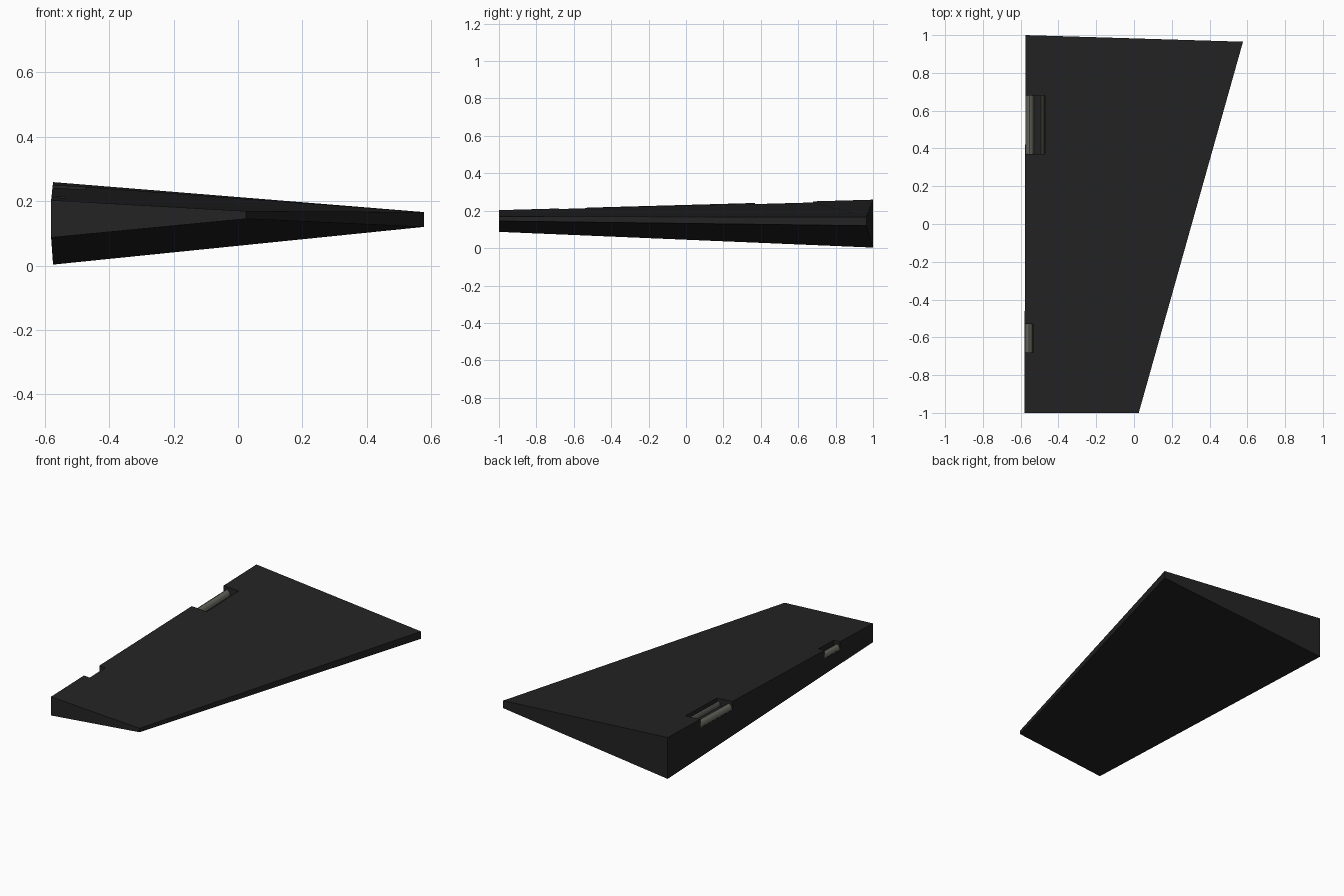
import bpy, bmesh
from math import cos, sin, pi

cube = bpy.data.objects.get("Cube")
if cube:
    bpy.data.objects.remove(cube, do_unlink=True)


def material(name, rgb):
    m = bpy.data.materials.new(name)
    m.use_nodes = True
    m.diffuse_color = (*rgb, 1)
    m.node_tree.nodes["Principled BSDF"].inputs["Base Color"].default_value = (*rgb, 1)
    return m


black = material("matte black", (0.017, 0.017, 0.017))
grey = material("warm grey metal", (0.13, 0.13, 0.11))


def loft(name, start, end, mat):
    """Solid between two matching outlines."""
    bm = bmesh.new()
    a = [bm.verts.new(p) for p in start]
    b = [bm.verts.new(p) for p in end]
    n = len(a)
    bm.faces.new(a)
    bm.faces.new(b[::-1])
    for i in range(n):
        bm.faces.new((a[i], b[i], b[(i + 1) % n], a[(i + 1) % n]))
    bmesh.ops.recalc_face_normals(bm, faces=bm.faces)
    me = bpy.data.meshes.new(name)
    bm.to_mesh(me)
    bm.free()
    ob = bpy.data.objects.new(name, me)
    bpy.context.collection.objects.link(ob)
    me.materials.append(mat)
    return ob


def root_top(y):
    """Height of the upper edge along the thick side."""
    return 0.231 + 0.0275 * y


# Tapered panel, thick along the hinge side
panel = loft("panel",
             [(-0.58, -1, 0.087), (0.025, -1, 0.145), (0.025, -1, 0.169), (-0.58, -1, 0.203)],
             [(-0.574, 1, 0.003), (0.577, 0.965, 0.12), (0.577, 0.965, 0.166), (-0.574, 1, 0.259)],
             black)


def notch(name, y0, y1, inner):
    """Cut an open recess in the thick edge."""
    def outline(y):
        z = root_top(y)
        return [(x, y, z + dz) for x, dz in
                ((-0.65, -0.05), (inner, -0.05), (inner, 0.1), (-0.65, 0.1))]
    cutter = loft(name, outline(y0), outline(y1), black)
    mod = panel.modifiers.new(name, "BOOLEAN")
    mod.operation, mod.solver, mod.object = "DIFFERENCE", "EXACT", cutter
    bpy.context.view_layer.objects.active = panel
    bpy.ops.object.modifier_apply(modifier=name)
    bpy.data.objects.remove(cutter, do_unlink=True)


def bar(name, y0, y1, x, half_width, height):
    """Rounded bar lying on a recess floor."""
    def outline(y):
        z = root_top(y) - 0.052
        return [(x + half_width * cos(pi * i / 8), y, z + height * sin(pi * i / 8))
                for i in range(9)]
    ob = loft(name, outline(y0), outline(y1), grey)
    bpy.ops.object.select_all(action="DESELECT")
    ob.select_set(True)
    bpy.context.view_layer.objects.active = ob
    bpy.ops.object.shade_smooth_by_angle()


# Recesses and hinge bars
notch("rear_recess", 0.37, 0.68, -0.472)
notch("front_recess", -0.68, -0.53, -0.535)
bar("rear_hinge_bar", 0.37, 0.68, -0.552, 0.023, 0.033)
bar("rear_hinge_strip", 0.37, 0.68, -0.483, 0.01, 0.03)
bar("front_hinge_bar", -0.68, -0.53, -0.557, 0.021, 0.03)
